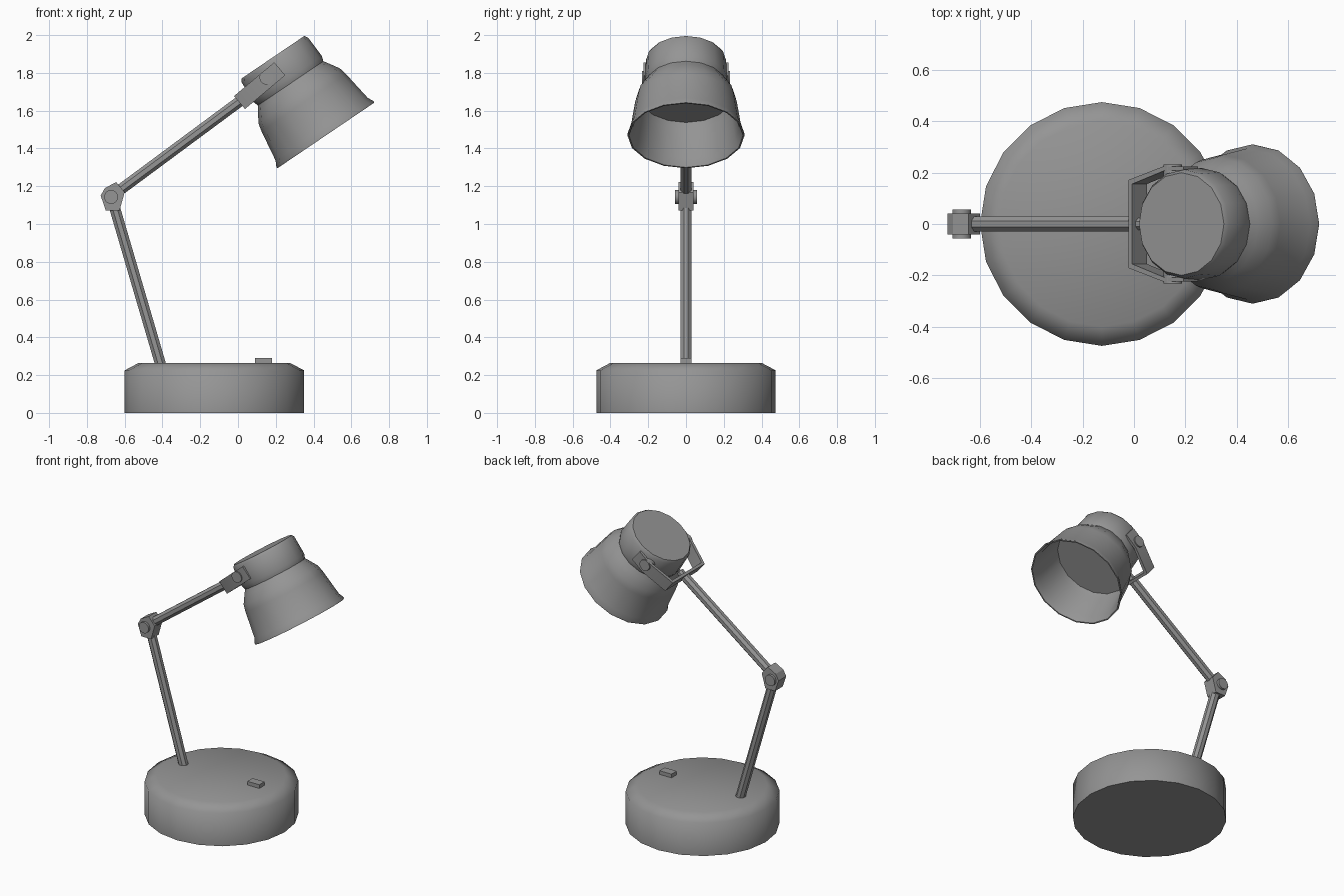
import bpy, bmesh, math
from mathutils import Vector, Matrix

if "Cube" in bpy.data.objects:
    bpy.data.objects.remove(bpy.data.objects["Cube"], do_unlink=True)

grey = bpy.data.materials.new("grey metal")
grey.use_nodes = True
grey.diffuse_color = (0.3, 0.3, 0.3, 1)
grey.node_tree.nodes["Principled BSDF"].inputs["Base Color"].default_value = (0.3, 0.3, 0.3, 1)


def finish(name, bm, matrix=Matrix(), angle=30):
    bmesh.ops.recalc_face_normals(bm, faces=bm.faces)
    mesh = bpy.data.meshes.new(name)
    bm.to_mesh(mesh)
    bm.free()
    mesh.materials.append(grey)
    obj = bpy.data.objects.new(name, mesh)
    bpy.context.collection.objects.link(obj)
    obj.matrix_world = matrix
    bpy.ops.object.select_all(action="DESELECT")
    obj.select_set(True)
    bpy.context.view_layer.objects.active = obj
    bpy.ops.object.shade_smooth_by_angle(angle=math.radians(angle))
    return obj


def lathe(name, profile, sides, matrix=Matrix(), angle=30, phase=0.0):
    """Spin (radius, height) points around z and cap both ends."""
    bm = bmesh.new()
    turns = [math.tau * (i + phase) / sides for i in range(sides)]
    rings = [[bm.verts.new((r * math.cos(a), r * math.sin(a), z)) for a in turns]
             for r, z in profile]
    for low, high in zip(rings, rings[1:]):
        for i in range(sides):
            j = (i + 1) % sides
            bm.faces.new((low[i], low[j], high[j], high[i]))
    bm.faces.new(rings[0])
    bm.faces.new(rings[-1])
    return finish(name, bm, matrix, angle)


def extrude(name, outline, vector, matrix=Matrix()):
    """Extrude a closed outline along a vector, centred on it."""
    bm = bmesh.new()
    half = Vector(vector) / 2
    face = bm.faces.new([bm.verts.new(Vector(p) - half) for p in outline])
    new = bmesh.ops.extrude_face_region(bm, geom=[face])["geom"]
    bmesh.ops.translate(bm, vec=vector,
                        verts=[v for v in new if isinstance(v, bmesh.types.BMVert)])
    return finish(name, bm, matrix)


def rod(name, start, end, radius, sides, phase=0.5):
    """Straight rod in the plane y = const or along y."""
    start, end = Vector(start), Vector(end)
    axis = end - start
    side = Vector((1, 0, 0)) if abs(axis.y) > abs(axis.z) else Vector((0, 1, 0))
    z = axis.normalized()
    rot = Matrix((side, z.cross(side), z)).transposed().to_4x4()
    return lathe(name, [(radius, 0), (radius, axis.length)], sides,
                 Matrix.Translation(start) @ rot, 30, phase)


# Weighted base with softened upper edge
lathe("base", [(0.475, 0), (0.475, 0.225), (0.40, 0.265)], 20,
      Matrix.Translation((-0.125, 0, 0)), 65)

# Switch on the base
extrude("switch", [(0.09, -0.028, 0.275), (0.18, -0.028, 0.275),
                   (0.18, 0.028, 0.275), (0.09, 0.028, 0.275)], (0, 0, 0.03))

# Arms
rod("lower_arm", (-0.408, 0, 0.25), (-0.66, 0, 1.11), 0.031, 8)
rod("upper_arm", (-0.645, 0, 1.165), (0.01, 0, 1.65), 0.031, 8)

# Elbow joint and its pin
elbow = [(-0.727, 1.15), (-0.705, 1.19), (-0.645, 1.222), (-0.6, 1.168),
         (-0.627, 1.072), (-0.7, 1.072)]
extrude("elbow_joint", [(x, 0, z) for x, z in elbow], (0, 0.082, 0))
rod("elbow_pin", (-0.672, -0.057, 1.143), (-0.672, 0.057, 1.143), 0.037, 16)

# Lamp head: outer wall, rim, inner wall and inner disc in one profile
shade = [(0.2, 0), (0.212, -0.018), (0.218, -0.14), (0.209, -0.167),
         (0.228, -0.196), (0.26, -0.247), (0.27, -0.29), (0.295, -0.46),
         (0.31, -0.49), (0.31, -0.5), (0.302, -0.5), (0.283, -0.455),
         (0.258, -0.29), (0.247, -0.25)]
lathe("lamp_shade", shade, 16, Matrix.Translation((0.185, 0, 1.883))
      @ Matrix.Rotation(math.radians(-34.1), 4, "Y"), 35)

# Yoke: a bent strip from the arm around both sides of the head
yoke_frame = (Matrix.Translation((0.008, 0, 1.643))
              @ Matrix.Rotation(math.radians(-40), 4, "Y"))
outer = [(0.278, 0.225), (0.178, 0.225), (0, 0.172)]
inner = [(0.018, 0.156), (0.182, 0.208), (0.278, 0.208)]
half_strip = outer + inner
outline = ([(x, y, 0) for x, y in outer] + [(x, -y, 0) for x, y in reversed(outer)]
           + [(x, -y, 0) for x, y in reversed(inner)] + [(x, y, 0) for x, y in inner])
extrude("yoke", outline, (0, 0, 0.09), yoke_frame)

# Screw inside the yoke and pivot pins at each side
rod("yoke_screw", (0.015, 0, 1.65), (0.045, 0, 1.674), 0.025, 8)
for name, side in (("left_pivot_pin", 1), ("right_pivot_pin", -1)):
    rod(name, (0.151, side * 0.17, 1.775), (0.151, side * 0.232, 1.775), 0.037, 16)
